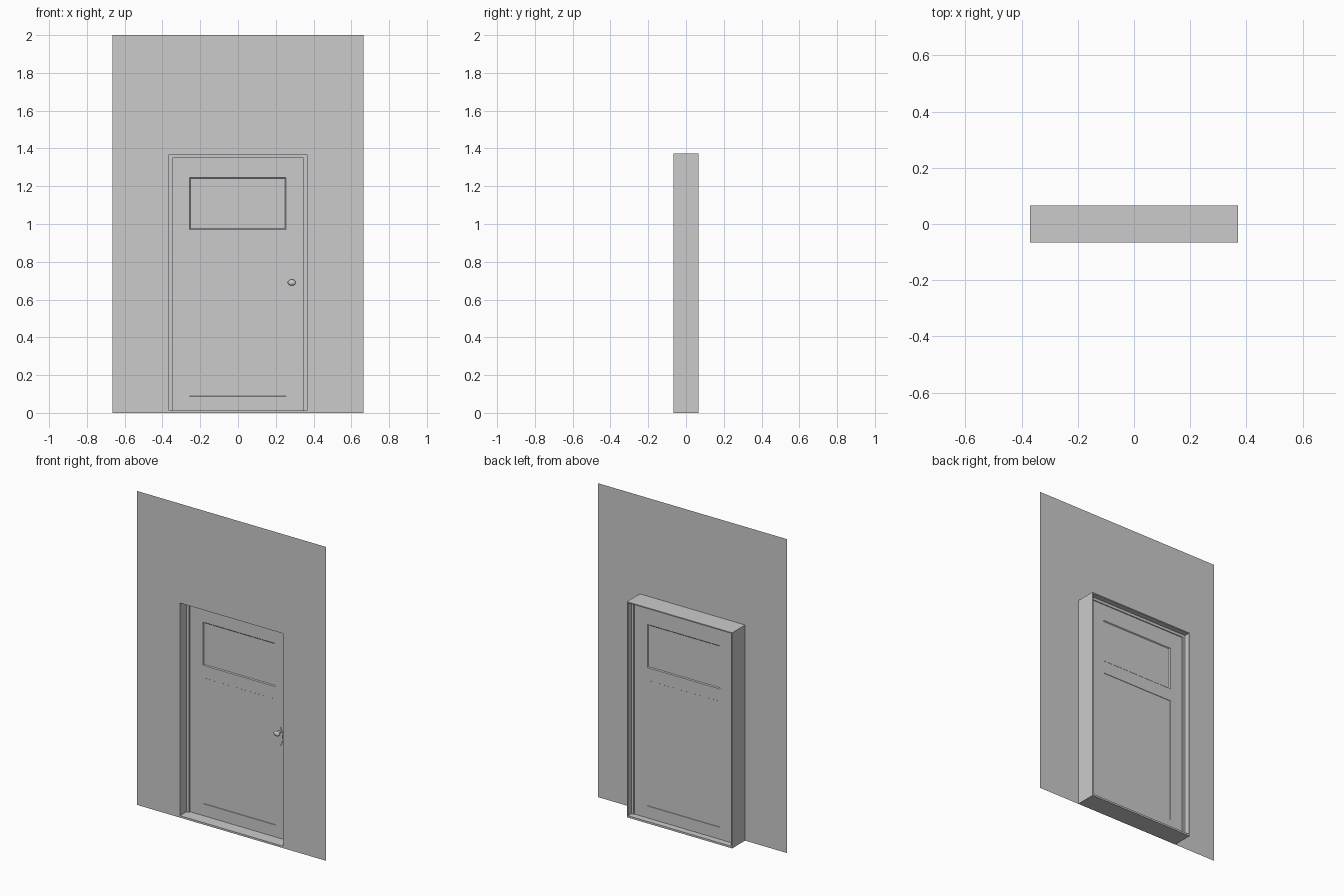
import bpy, bmesh

if "Cube" in bpy.data.objects:
    bpy.data.objects.remove(bpy.data.objects["Cube"])

HALF_DEPTH = 0.065
OUT, TOP = 0.371, 1.374          # outside of the frame
JAMB, STOP = 0.007, 0.017        # thickness of lining and door stop
IN = OUT - JAMB                  # inside of the lining
DOOR_X, DOOR_TOP, SILL = IN - STOP, TOP - JAMB - STOP, 0.012
DOOR_FRONT, DOOR_BACK = 0.013, 0.025


def finish(name, bm):
    mesh = bpy.data.meshes.new(name)
    bm.to_mesh(mesh)
    bm.free()
    ob = bpy.data.objects.new(name, mesh)
    bpy.context.collection.objects.link(ob)
    return ob


def arch(name, half_w, top, thick, y0, y1):
    """U-shaped frame: two legs and a head, extruded from y0 to y1."""
    a, b = half_w, half_w - thick
    pts = [(-a, 0), (-a, top), (a, top), (a, 0),
           (b, 0), (b, top - thick), (-b, top - thick), (-b, 0)]
    bm = bmesh.new()
    face = bm.faces.new([bm.verts.new((x, y0, z)) for x, z in pts])
    if y1 > y0:
        ext = bmesh.ops.extrude_face_region(bm, geom=[face])
        moved = [v for v in ext["geom"] if isinstance(v, bmesh.types.BMVert)]
        bmesh.ops.translate(bm, verts=moved, vec=(0, y1 - y0, 0))
        if face.is_valid is False or len(bm.faces) < 10:
            bm.faces.new([v for v in bm.verts if abs(v.co.y - y0) < 1e-6])
        bmesh.ops.recalc_face_normals(bm, faces=bm.faces)
    return finish(name, bm)


def box(name, x0, x1, y0, y1, z0, z1):
    bm = bmesh.new()
    bmesh.ops.create_cube(bm, size=1)
    for v in bm.verts:
        v.co = ((x0 + x1) / 2 + v.co.x * (x1 - x0),
                (y0 + y1) / 2 + v.co.y * (y1 - y0),
                (z0 + z1) / 2 + v.co.z * (z1 - z0))
    return finish(name, bm)


# Flat wall with the doorway cut out
bm = bmesh.new()
outline = [(-0.665, 0), (-OUT, 0), (-OUT, TOP), (OUT, TOP),
           (OUT, 0), (0.665, 0), (0.665, 2), (-0.665, 2)]
bm.faces.new([bm.verts.new((x, -HALF_DEPTH, z)) for x, z in outline])
finish("wall", bm)

# Deep lining, door stop and sill
arch("door_lining", OUT, TOP, JAMB, -HALF_DEPTH, HALF_DEPTH)
arch("door_stop", IN, TOP - JAMB, STOP, 0.001, 0.031)
box("sill", -IN, IN, -HALF_DEPTH, HALF_DEPTH, 0, SILL)

# Door leaf: gridded slab with recessed panels on both sides
xs = [-DOOR_X, -0.257, 0.255, DOOR_X]
zs = [SILL, 0.088, 0.89, 0.97, 1.245, DOOR_TOP]
bm = bmesh.new()
upper, lower = [], []
for y in (DOOR_FRONT, DOOR_BACK):
    g = [[bm.verts.new((x, y, z)) for x in xs] for z in zs]
    for j in range(len(zs) - 1):
        for i in range(len(xs) - 1):
            loop = [g[j][i], g[j][i + 1], g[j + 1][i + 1], g[j + 1][i]]
            f = bm.faces.new(loop if y == DOOR_FRONT else loop[::-1])
            if i == 1 and j == 1:
                lower.append(f)
            elif i == 1 and j == 3:
                upper.append(f)
bmesh.ops.bridge_loops(bm, edges=[e for e in bm.edges if e.is_boundary])
bm.normal_update()
bmesh.ops.inset_individual(bm, faces=upper, thickness=0.007, depth=-0.005)
bmesh.ops.inset_individual(bm, faces=lower, thickness=0.002, depth=-0.002)
finish("door_leaf", bm)


def ellipsoid(name, loc, size):
    bpy.ops.mesh.primitive_uv_sphere_add(segments=24, ring_count=12, radius=1, location=loc)
    ob = bpy.context.object
    ob.name, ob.scale = name, size
    bpy.ops.object.shade_smooth()


def disc(name, loc, sx, sz, depth):
    bpy.ops.mesh.primitive_cylinder_add(vertices=24, radius=1, depth=1, location=loc,
                                        rotation=(1.5707963, 0, 0))
    ob = bpy.context.object
    ob.name, ob.scale = name, (sx, sz, depth)
    bpy.ops.object.shade_smooth_by_angle()


# Handle: oval back plate, short neck and oval knob on the front only
disc("handle_plate", (0.285, DOOR_FRONT - 0.001, 0.662), 0.022, 0.06, 0.004)
disc("knob_neck", (0.285, DOOR_FRONT - 0.013, 0.69), 0.009, 0.009, 0.026)
ellipsoid("knob", (0.285, DOOR_FRONT - 0.03, 0.69), (0.022, 0.011, 0.016))
